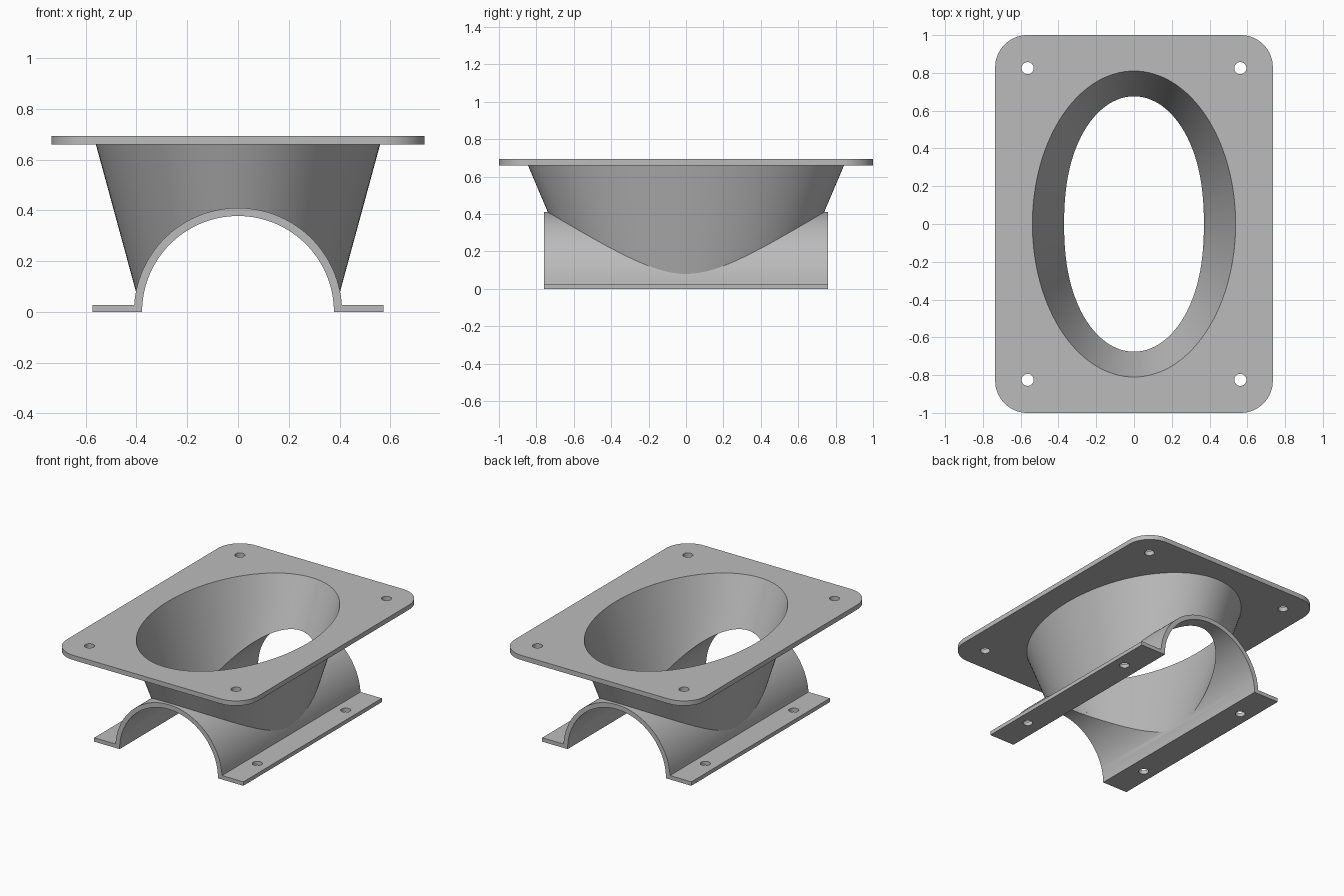
import bpy, bmesh, math
from mathutils import Vector

cube = bpy.data.objects.get("Cube")
if cube:
    bpy.data.objects.remove(cube, do_unlink=True)

grey = bpy.data.materials.new("plain grey")
grey.use_nodes = True
colour = (0.5, 0.5, 0.5, 1)
grey.diffuse_color = colour
grey.node_tree.nodes["Principled BSDF"].inputs["Base Color"].default_value = colour

TOP, PLATE_BOTTOM = 0.693, 0.66
TUBE_OUT, TUBE_IN = 0.41, 0.378
TUBE_HALF, FLANGE_X, FLANGE_Z = 0.76, 0.573, 0.027
HOLE = 0.032


def loft(name, lower, upper):
    """Closed solid between two matching loops of points."""
    bm = bmesh.new()
    a = [bm.verts.new(p) for p in lower]
    b = [bm.verts.new(p) for p in upper]
    n = len(a)
    for i in range(n):
        j = (i + 1) % n
        bm.faces.new((a[i], a[j], b[j], b[i]))
    bm.faces.new(a[::-1])
    bm.faces.new(b)
    bmesh.ops.recalc_face_normals(bm, faces=bm.faces)
    mesh = bpy.data.meshes.new(name)
    bm.to_mesh(mesh)
    bm.free()
    mesh.materials.append(grey)
    ob = bpy.data.objects.new(name, mesh)
    bpy.context.collection.objects.link(ob)
    return ob


def arc(radius, start, end, steps):
    return [(radius * math.cos(start + (end - start) * i / steps),
             radius * math.sin(start + (end - start) * i / steps))
            for i in range(steps + 1)]


def ellipse(rx, ry, z, n=128):
    return [Vector((rx * math.cos(math.tau * i / n), ry * math.sin(math.tau * i / n), z))
            for i in range(n)]


def cone(name, rx, ry, z_ref, z_low, z_high):
    """Elliptical taper with radii rx, ry at z_ref."""
    def ring(z):
        return ellipse(rx - 0.272 * (z_ref - z), ry - 0.425 * (z_ref - z), z)
    return loft(name, ring(z_low), ring(z_high))


def pin(x, y, z):
    return loft("pin", [p + Vector((x, y, z - 0.1)) for p in ellipse(HOLE, HOLE, 0, 32)],
                [p + Vector((x, y, z + 0.1)) for p in ellipse(HOLE, HOLE, 0, 32)])


def along_y(name, profile, half):
    return loft(name, [(x, -half, z) for x, z in profile], [(x, half, z) for x, z in profile])


def activate(ob):
    bpy.ops.object.select_all(action='DESELECT')
    ob.select_set(True)
    bpy.context.view_layer.objects.active = ob


def cut(ob, cutter):
    mod = ob.modifiers.new("cut", 'BOOLEAN')
    mod.operation = 'DIFFERENCE'
    mod.solver = 'EXACT'
    mod.object = cutter
    activate(ob)
    bpy.ops.object.modifier_apply(modifier=mod.name)


# Rounded mounting plate
corner = 0.17
outline = []
for q, (sx, sy) in enumerate(((1, 1), (-1, 1), (-1, -1), (1, -1))):
    start = q * math.pi / 2
    outline += [(x + sx * (0.735 - corner), y + sy * (1 - corner))
                for x, y in arc(corner, start, start + math.pi / 2, 16)]
plate = loft("mounting_plate", [(x, y, PLATE_BOTTOM) for x, y in outline],
             [(x, y, TOP) for x, y in outline])

# Half-pipe saddle with side flanges
a = math.asin(FLANGE_Z / TUBE_OUT)
profile = [(FLANGE_X, 0), (FLANGE_X, FLANGE_Z)]
profile += arc(TUBE_OUT, a, math.pi - a, 64)
profile += [(-FLANGE_X, FLANGE_Z), (-FLANGE_X, 0)]
profile += arc(TUBE_IN, math.pi, 0, 64)
saddle = along_y("pipe_saddle", profile, TUBE_HALF)

# Tapered oval funnel, trimmed to the saddle
funnel = cone("funnel", 0.56, 0.845, PLATE_BOTTOM, 0, PLATE_BOTTOM + 0.01)
bore = cone("bore", 0.538, 0.81, TOP, -0.05, TOP + 0.05)
pipe = along_y("pipe", arc(0.395, 0, math.tau * 127 / 128, 127), 1.2)
for part in (plate, saddle, funnel):
    cut(part, bore)
cut(funnel, pipe)

# Screw holes
cutters = [bore, pipe]
for sx in (-1, 1):
    for sy in (-1, 1):
        for part, x, y, z in ((plate, 0.563, 0.825, TOP), (saddle, 0.488, 0.485, 0)):
            cutters.append(pin(sx * x, sy * y, z))
            cut(part, cutters[-1])

for ob in cutters:
    bpy.data.objects.remove(ob, do_unlink=True)

for part in (plate, saddle, funnel):
    activate(part)
    bpy.ops.object.shade_smooth_by_angle(angle=math.radians(30))
